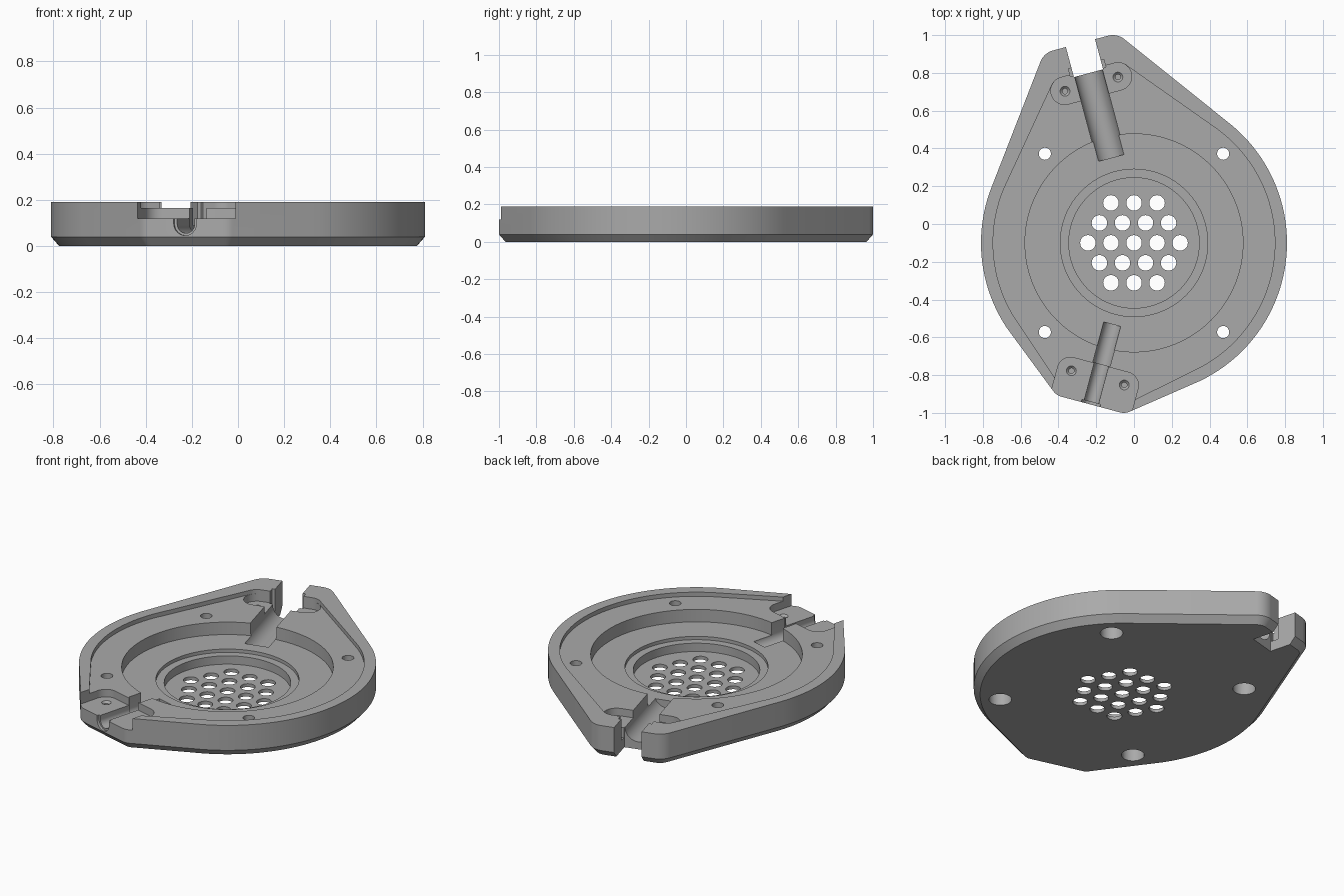
import bpy, bmesh, math
from mathutils import Matrix, Vector

cube = bpy.data.objects.get("Cube")
if cube:
    bpy.data.objects.remove(cube, do_unlink=True)

grey = bpy.data.materials.new("plain_grey")
grey.use_nodes = True
grey.diffuse_color = (0.40, 0.40, 0.40, 1)
grey.node_tree.nodes["Principled BSDF"].inputs["Base Color"].default_value = grey.diffuse_color

HUB = Vector((0, -0.1, 0))
TOP = 0.3          # cutters end above the body
TILT = math.radians(15)


def frame(side):
    """Lateral and radial directions of the tilted rear (+1) or front (-1) axis."""
    s, c = math.sin(TILT), math.cos(TILT)
    return Vector((c, side * s, 0)), Vector((-s, side * c, 0))


def place(side, lat, rad):
    v, u = frame(side)
    return HUB + v * lat + u * rad


def hull(circles, offset=0, steps=128):
    """Outline wrapped tightly round circles given as (centre, radius)."""
    points = []
    for i in range(steps):
        a = 2 * math.pi * i / steps
        n = Vector((math.cos(a), math.sin(a), 0))
        c, r = max(circles, key=lambda k: k[0].dot(n) + k[1])
        points.append(c + n * (r + offset))
    return points


def loft(name, rings):
    bm = bmesh.new()
    loops = [[bm.verts.new(p) for p in ring] for ring in rings]
    for a, b in zip(loops, loops[1:]):
        for i in range(len(a)):
            j = (i + 1) % len(a)
            bm.faces.new((a[i], a[j], b[j], b[i]))
    bm.faces.new(loops[0][::-1])
    bm.faces.new(loops[-1])
    bmesh.ops.recalc_face_normals(bm, faces=bm.faces)
    mesh = bpy.data.meshes.new(name)
    bm.to_mesh(mesh)
    bm.free()
    obj = bpy.data.objects.new(name, mesh)
    bpy.context.collection.objects.link(obj)
    mesh.materials.append(grey)
    return obj


def at(points, z):
    return [Vector((p.x, p.y, z)) for p in points]


def cut(rings):
    """Subtract a lofted solid from the body."""
    cutter = loft("cutter", rings)
    cutter.hide_render = True
    mod = body.modifiers.new("cut", "BOOLEAN")
    mod.operation, mod.solver, mod.object = "DIFFERENCE", "EXACT", cutter
    bpy.ops.object.modifier_apply(modifier=mod.name)
    mesh = cutter.data
    bpy.data.objects.remove(cutter, do_unlink=True)
    bpy.data.meshes.remove(mesh)


def pocket(points, z0, z1=TOP):
    cut([at(points, z0), at(points, z1)])


def hole(centre, r, z0, z1=TOP, steps=32):
    pocket(hull([(centre, r)], steps=steps), z0, z1)


def slot(side, half, r0, r1, z0):
    pocket([place(side, *p) for p in ((-half, r0), (half, r0), (half, r1), (-half, r1))], z0)


def channel(side, r, z, r0, r1):
    """Round-bottomed trough along the tilted axis, open at the top."""
    arc = [math.pi * (1 + i / 24) for i in range(25)]
    profile = [(r * math.cos(a), z + r * math.sin(a)) for a in arc] + [(r, TOP), (-r, TOP)]
    cut([[place(side, x, d) + Vector((0, 0, h)) for x, h in profile] for d in (r0, r1)])


def pair(side, lat, rad, r):
    return [(place(side, s * lat, rad), r) for s in (-1, 1)]


# Body with a chamfered bottom edge
shape = [(HUB, 0.81)] + pair(1, 0.15, 0.995, 0.1) + pair(-1, 0.16, 0.806, 0.08)
body = loft("base_housing", [at(hull(shape, -0.035), 0), at(hull(shape), 0.04), at(hull(shape), 0.19)])
bpy.context.view_layer.objects.active = body
body.select_set(True)

# Shallow recess inside the rim, then stepped round recesses
pocket(hull([(HUB, 0.746)] + pair(1, 0.146, 0.87, 0.076) + pair(-1, 0.15, 0.765, 0.072)), 0.165)
for radius, floor in ((0.577, 0.09), (0.39, 0.07), (0.345, 0.02)):
    hole(HUB, radius, floor, steps=128)

# Clamp pockets: closed at the rear, open at the front
pocket(hull(pair(1, 0.146, 0.873, 0.073)), 0.12)
pocket(hull(pair(-1, 0.15, 0.74, 0.07) + pair(-1, 0.15, 1.1, 0.07)), 0.12)

# Rear trough, side slots and open notch
channel(1, 0.076, 0.12, 0.466, 0.95)
slot(1, 0.097, 0.937, 0.98, 0.06)
slot(1, 0.08, 0.93, 1.3, -0.1)

# Front trough with a wider inner seat and a widened mouth
channel(-1, 0.047, 0.095, 0.446, 0.665)
channel(-1, 0.039, 0.095, 0.65, 1.1)
channel(-1, 0.051, 0.097, 0.872, 1.1)

# Blind clamp screw holes with countersinks
for side, rad in ((1, 0.87), (-1, 0.74)):
    for lat in (-0.145, 0.145):
        c = place(side, lat, rad)
        rings = ((0.014, 0.05), (0.014, 0.108), (0.026, 0.12), (0.026, TOP))
        cut([at(hull([(c, r)], steps=24), z) for r, z in rings])

# Mounting holes, counterbored from below
for x in (-0.472, 0.472):
    for y in (-0.472, 0.472):
        c = HUB + Vector((x, y, 0))
        hole(c, 0.032, -0.1)
        hole(c, 0.062, -0.1, 0.1)

# Hexagonal grille of holes
for row in range(-2, 3):
    count = 5 - abs(row)
    for i in range(count):
        hole(HUB + Vector(((i - (count - 1) / 2) * 0.122, row * 0.1057, 0)), 0.041, -0.1)

bpy.ops.object.shade_smooth_by_angle(angle=math.radians(25))
